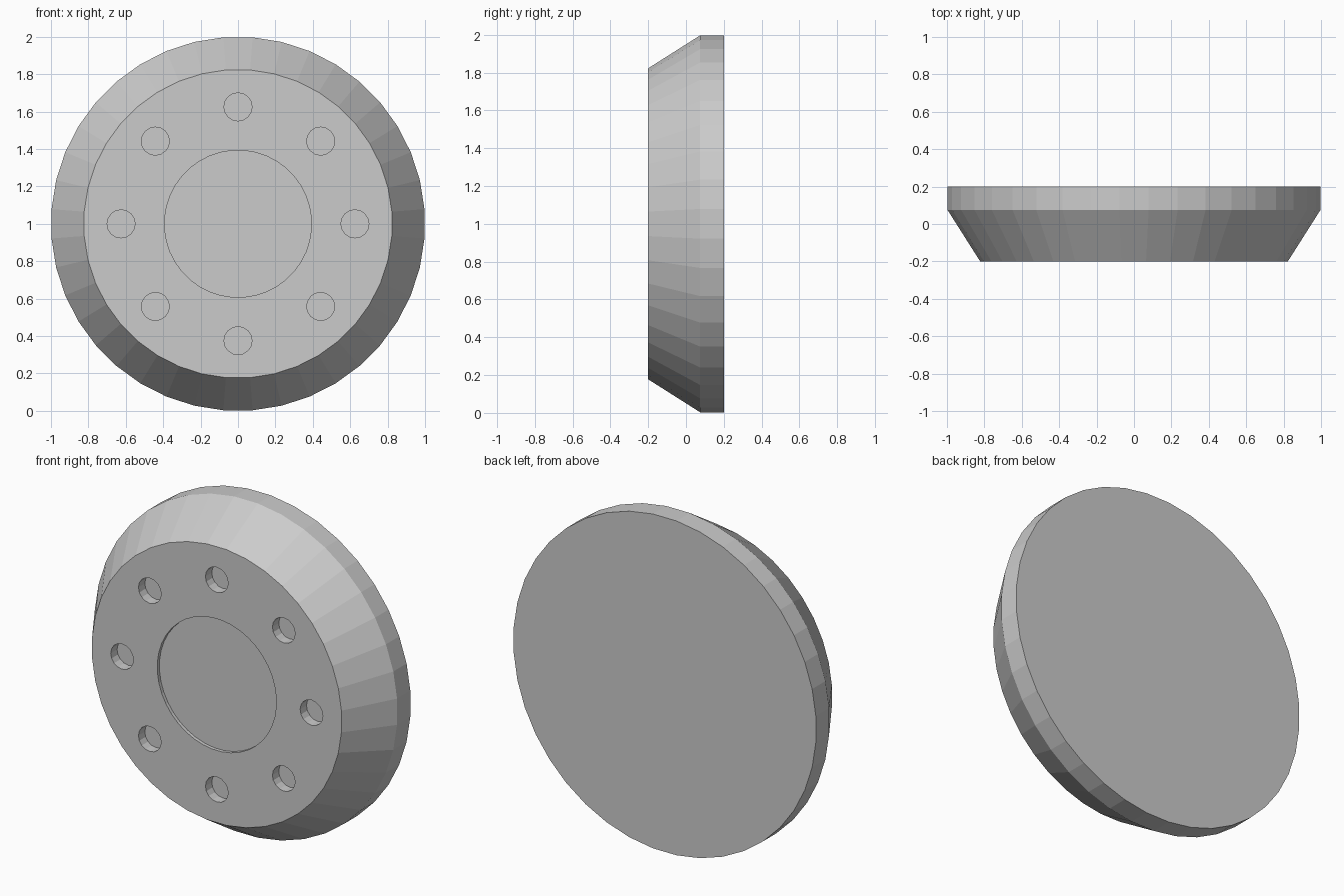
import bpy, bmesh
from math import pi, sin, cos
from mathutils import Matrix, Vector

if "Cube" in bpy.data.objects:
    bpy.data.objects.remove(bpy.data.objects["Cube"])

SIDES = 40


def add_object(name, bm):
    bmesh.ops.recalc_face_normals(bm, faces=bm.faces)
    mesh = bpy.data.meshes.new(name)
    bm.to_mesh(mesh)
    bm.free()
    obj = bpy.data.objects.new(name, mesh)
    bpy.context.collection.objects.link(obj)
    return obj


# Turned disc about the y axis: (radius, y) from recess floor round to the back
profile = [(0.393, -0.18), (0.393, -0.2), (0.825, -0.2), (1.0, 0.075), (1.0, 0.2)]
bm = bmesh.new()
rings = []
for r, y in profile:
    angles = [2 * pi * (i + 0.5) / SIDES for i in range(SIDES)]
    rings.append([bm.verts.new((r * cos(a), y, 1 + r * sin(a))) for a in angles])
for a, b in zip(rings, rings[1:]):
    for i in range(SIDES):
        j = (i + 1) % SIDES
        bm.faces.new((a[i], a[j], b[j], b[i]))
bm.faces.new(rings[0])
bm.faces.new(rings[-1])
disc = add_object("disc", bm)

# Eight blind bolt holes cut into the front face
bm = bmesh.new()
for k in range(8):
    a = k * pi / 4
    centre = Vector((0.625 * cos(a), -0.24, 1 + 0.625 * sin(a)))
    bmesh.ops.create_cone(bm, cap_ends=True, segments=16, radius1=0.075,
                          radius2=0.075, depth=0.2,
                          matrix=Matrix.Translation(centre) @ Matrix.Rotation(pi / 2, 4, 'X'))
cutter = add_object("hole_cutter", bm)
cutter.hide_render = True

mod = disc.modifiers.new("bolt_holes", 'BOOLEAN')
mod.operation = 'DIFFERENCE'
mod.solver = 'EXACT'
mod.object = cutter
bpy.context.view_layer.objects.active = disc
bpy.ops.object.modifier_apply(modifier=mod.name)
bpy.data.objects.remove(cutter)
